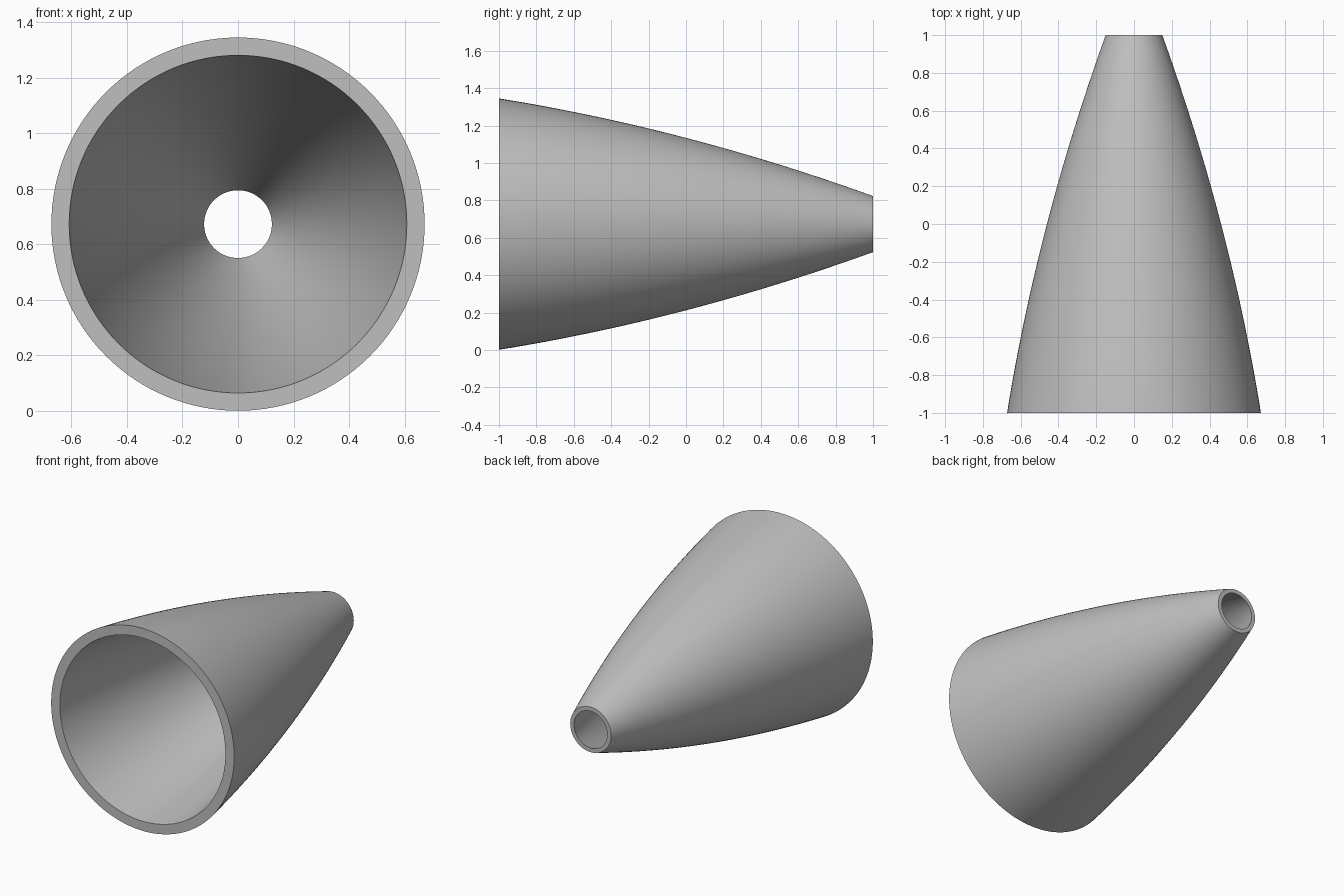
import bpy, bmesh, math
from mathutils import Matrix, Vector

cube = bpy.data.objects.get("Cube")
if cube:
    bpy.data.objects.remove(cube, do_unlink=True)

SIDES, RINGS, AXIS_Z = 128, 24, 0.673


def outer_radius(y):
    return 0.461 - 0.261 * y - 0.05 * y * y


def inner_radius(y):
    wall = 0.046 - 0.018 * y  # wall thins towards the tip
    return outer_radius(y) - wall


# Closed wall profile: outside from mouth to tip, then back along the bore
stations = [-1 + 2 * i / RINGS for i in range(RINGS + 1)]
profile = [(outer_radius(y), y) for y in stations]
profile += [(inner_radius(y), y) for y in reversed(stations)]

# Revolve the profile around the long axis
bm = bmesh.new()
points = [bm.verts.new((r, y, 0)) for r, y in profile]
edges = [bm.edges.new((points[i - 1], points[i])) for i in range(len(points))]
bmesh.ops.spin(bm, geom=points + edges, cent=(0, 0, 0), axis=(0, 1, 0),
               angle=math.tau, steps=SIDES, use_merge=True)
bmesh.ops.remove_doubles(bm, verts=bm.verts, dist=0.0001)
bmesh.ops.recalc_face_normals(bm, faces=bm.faces)
bmesh.ops.translate(bm, verts=bm.verts, vec=(0, 0, AXIS_Z))
mesh = bpy.data.meshes.new("tapered_nozzle")
bm.to_mesh(mesh)
bm.free()

nozzle = bpy.data.objects.new("tapered_nozzle", mesh)
bpy.context.collection.objects.link(nozzle)

# Single plain grey
grey = bpy.data.materials.new("light_grey")
grey.use_nodes = True
colour = (0.52, 0.52, 0.52, 1)
grey.diffuse_color = colour
grey.node_tree.nodes["Principled BSDF"].inputs["Base Color"].default_value = colour
mesh.materials.append(grey)

# Smooth walls with crisp rims
bpy.ops.object.select_all(action="DESELECT")
nozzle.select_set(True)
bpy.context.view_layer.objects.active = nozzle
bpy.ops.object.shade_smooth_by_angle(angle=math.radians(30))
